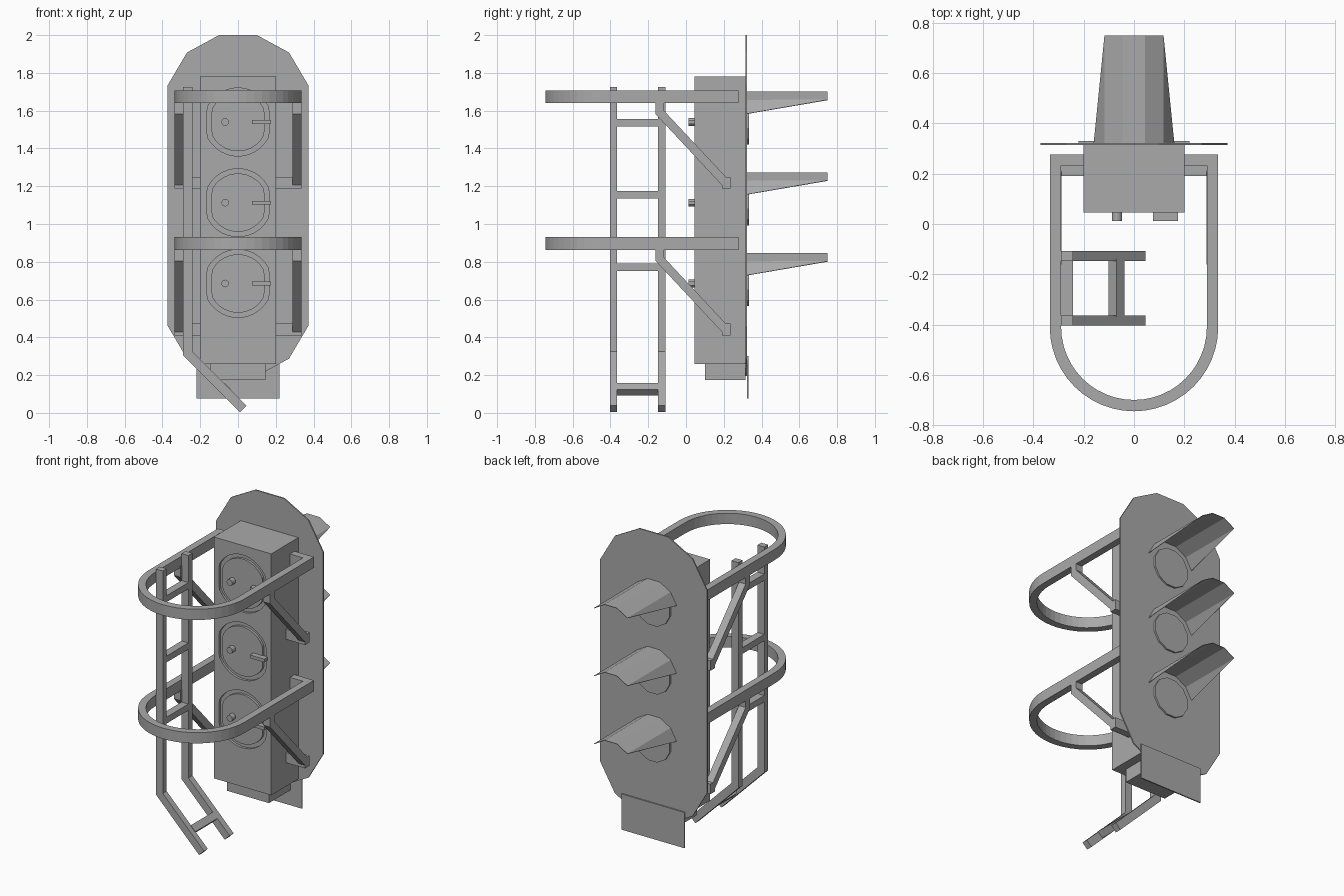
import bpy, bmesh, math
from mathutils import Vector

if "Cube" in bpy.data.objects:
    bpy.data.objects.remove(bpy.data.objects["Cube"])

grey = bpy.data.materials.new("signal_grey")
grey.diffuse_color = (0.4, 0.4, 0.4, 1)
grey.use_nodes = True
grey.node_tree.nodes["Principled BSDF"].inputs["Base Color"].default_value = grey.diffuse_color


def finish(name, bm):
    bmesh.ops.recalc_face_normals(bm, faces=bm.faces[:])
    me = bpy.data.meshes.new(name)
    bm.to_mesh(me)
    bm.free()
    me.materials.append(grey)
    ob = bpy.data.objects.new(name, me)
    bpy.context.collection.objects.link(ob)
    return ob


def add_loft(bm, loops, closed=False):
    """Skin a list of equal-length point loops; cap the ends unless closed."""
    vs = [[bm.verts.new(p) for p in lp] for lp in loops]
    n = len(vs[0])
    for i in range(len(vs) if closed else len(vs) - 1):
        a, b = vs[i], vs[(i + 1) % len(vs)]
        for j in range(n):
            k = (j + 1) % n
            bm.faces.new((a[j], a[k], b[k], b[j]))
    if not closed:
        bm.faces.new(vs[0])
        bm.faces.new(vs[-1][::-1])


def loft(name, loops, closed=False):
    bm = bmesh.new()
    add_loft(bm, loops, closed)
    return finish(name, bm)


def box(name, x0, x1, y0, y1, z0, z1):
    return loft(name, [[(x0, y0, z), (x1, y0, z), (x1, y1, z), (x0, y1, z)] for z in (z0, z1)])


def prism_y(name, pts, y0, y1):
    return loft(name, [[(x, y, z) for x, z in pts] for y in (y0, y1)])


def ngon(cx, cz, r, n, off=0.0):
    return [(cx + r * math.cos(off + 2 * math.pi * i / n),
             cz + r * math.sin(off + 2 * math.pi * i / n)) for i in range(n)]


def oval(cz, r, flat, n=32):
    """Circle with flattened sides."""
    return [(max(-flat, min(flat, x)), z) for x, z in ngon(0, cz, r, n, math.pi / n)]


def strip(path, w):
    """Offset a 2D path both sides with mitred corners -> (left, right) point lists."""
    path = [Vector(p) for p in path]
    left, right = [], []
    for i, p in enumerate(path):
        d0 = (p - path[i - 1]).normalized() if i else None
        d1 = (path[i + 1] - p).normalized() if i < len(path) - 1 else None
        d0, d1 = d0 or d1, d1 or d0
        n0, n1 = Vector((-d0.y, d0.x)), Vector((-d1.y, d1.x))
        m = (n0 + n1).normalized()
        m *= w / 2 / m.dot(n0)
        left.append(p + m)
        right.append(p - m)
    return left, right


def bar(name, path, w, a, b, place):
    """Flat bar following a 2D path, of depth a..b; place(u, v, depth) gives 3D."""
    l, r = strip(path, w)
    return loft(name, [[place(*p, a), place(*q, a), place(*q, b), place(*p, b)]
                       for p, q in zip(l, r)])


centres = (1.54, 1.113, 0.685)

# Signal housing with oval grooves cut around each access door
housing = box("housing", -0.2, 0.2, 0.045, 0.315, 0.26, 1.78)
bm = bmesh.new()
for cz in centres:
    o, i = oval(cz, 0.18, 0.165), oval(cz, 0.155, 0.14)
    rings = [(o, 0.02), (o, 0.06), (i, 0.06), (i, 0.02)]
    add_loft(bm, [[(x, y, z) for x, z in ring] for ring, y in rings], closed=True)
cutter = finish("groove_cutter", bm)
cutter.hide_render = True
mod = housing.modifiers.new("grooves", 'BOOLEAN')
mod.operation = 'DIFFERENCE'
mod.solver = 'EXACT'
mod.object = cutter
bpy.context.view_layer.objects.active = housing
bpy.ops.object.modifier_apply(modifier="grooves")
bpy.data.objects.remove(cutter)

# Lower junction box and sign plate
box("junction_box", -0.145, 0.145, 0.10, 0.315, 0.175, 0.26)
box("sign_plate", -0.22, 0.22, 0.322, 0.33, 0.075, 0.30)

# Back board with chamfered ends
half = [(0.10, 2.0), (0.27, 1.908), (0.372, 1.735), (0.372, 0.46), (0.27, 0.287), (0.10, 0.195)]
prism_y("back_board", half + [(-x, z) for x, z in half[::-1]], 0.314, 0.322)

for n, cz in enumerate(centres, 1):
    # Door knob and handle
    prism_y(f"door_knob_{n}", ngon(-0.068, cz, 0.02, 12), 0.012, 0.05)
    box(f"door_handle_{n}", 0.075, 0.175, 0.012, 0.05, cz - 0.01, cz + 0.01)
    # Lens
    prism_y(f"lens_{n}", ngon(0, cz, 0.124, 12, math.pi / 12), 0.32, 0.333)
    # Hood: upper part of a twelve-sided tube, cut obliquely
    ring = ngon(0, cz, 0.165, 12, math.pi / 12)[:6]
    bm = bmesh.new()
    base = [bm.verts.new((x, 0.32, z)) for x, z in ring]
    tip = [bm.verts.new((x, 0.75, z)) for x, z in ring[1:5]]
    for i in range(3):
        bm.faces.new((base[i + 1], base[i + 2], tip[i + 1], tip[i]))
    bm.faces.new((base[0], base[1], tip[0]))
    bm.faces.new((base[4], base[5], tip[3]))
    hood = finish(f"hood_{n}", bm)
    sol = hood.modifiers.new("thickness", 'SOLIDIFY')
    sol.thickness = 0.003
    sol.offset = 0

# Safety hoops with their diagonal braces
R, CY = 0.3125, -0.41
arc = [(-R * math.cos(t * math.pi / 24), CY - R * math.sin(t * math.pi / 24)) for t in range(25)]
plan = [(-0.19, 0.255), (-R, 0.255)] + arc + [(R, 0.255), (0.19, 0.255)]
for tag, dz in (("upper", 0.0), ("lower", -0.777)):
    bar(f"{tag}_hoop", plan, 0.045, 1.64 + dz, 1.708 + dz, lambda u, v, d: (u, v, d))
    side = [(-0.138, 1.65 + dz), (-0.138, 1.59 + dz), (0.212, 1.215 + dz)]
    for s, label in ((-1, "left"), (1, "right")):
        bar(f"{tag}_{label}_brace", side, 0.045, s * 0.288, s * 0.335,
            lambda u, v, d: (d, u, v))
        x0, x1 = sorted((s * 0.19, s * 0.335))
        box(f"{tag}_{label}_brace_foot", x0, x1, 0.19, 0.235, 1.187 + dz, 1.25 + dz)

# Ladder: two rails kicked inwards at the foot, with rungs
rail = [(-0.266, 1.725), (-0.266, 0.315), (0.028, 0.021)]
for label, y0, y1 in (("front", -0.403, -0.365), ("rear", -0.148, -0.108)):
    bar(f"ladder_{label}_rail", rail, 0.048, y0, y1, lambda u, v, d: (u, d, v))
for n, z in enumerate((1.535, 1.155, 0.77), 1):
    box(f"ladder_rung_{n}", -0.29, -0.242, -0.37, -0.14, z - 0.02, z + 0.02)
prism_y("ladder_foot_rung", ngon(-0.07, 0.125, 0.032, 4), -0.37, -0.14)
